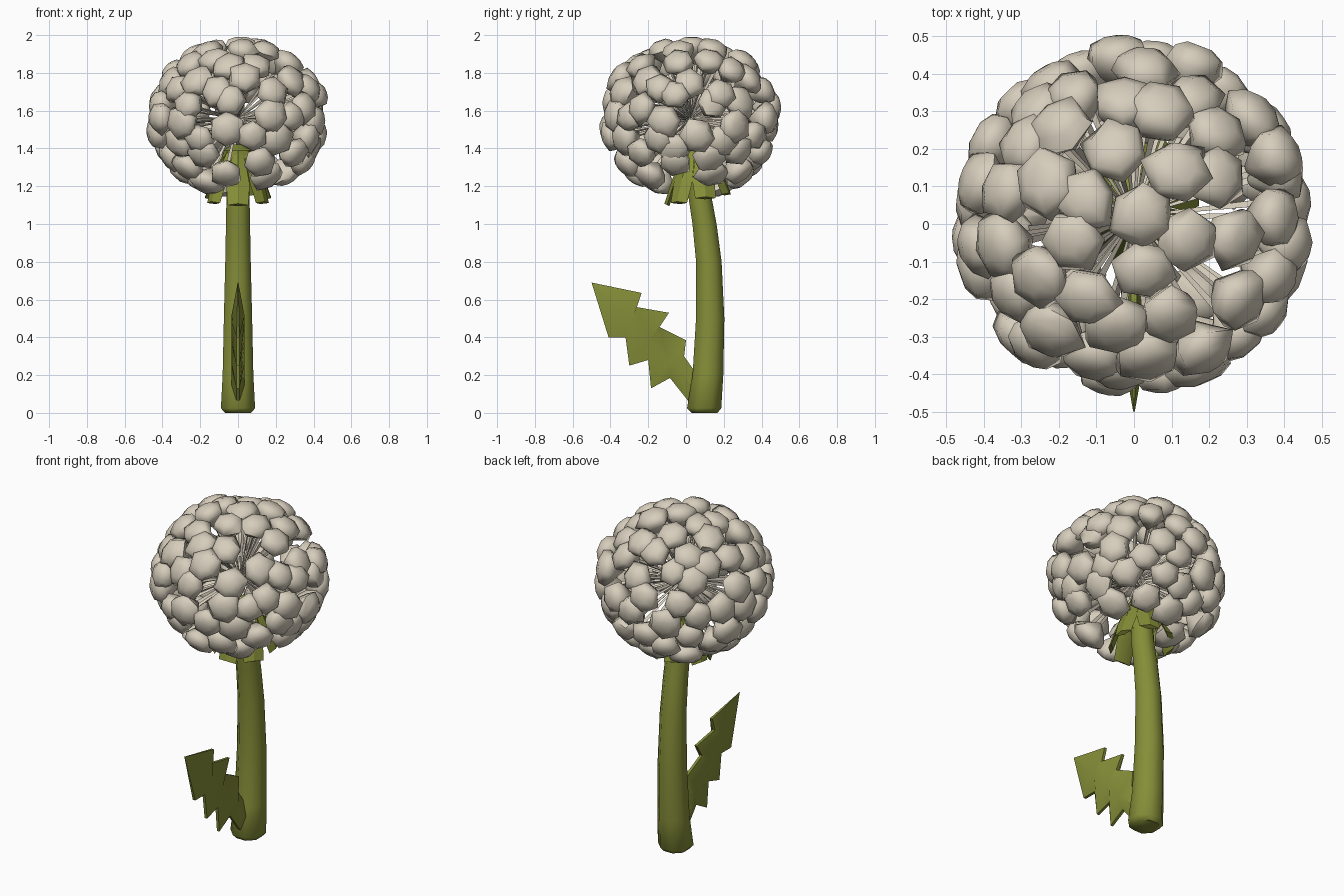
import bpy, bmesh, math, random
from mathutils import Vector, Matrix

random.seed(11)
cube = bpy.data.objects.get("Cube")
if cube:
    bpy.data.objects.remove(cube)


def material(name, rgb):
    m = bpy.data.materials.new(name)
    m.use_nodes = True
    color = (*rgb, 1)
    m.diffuse_color = color
    m.node_tree.nodes["Principled BSDF"].inputs["Base Color"].default_value = color
    return m


cream = material("cream fluff", (0.67, 0.61, 0.5))
green = material("leaf green", (0.235, 0.27, 0.04))


def finish(bm, name, mat, angle):
    bmesh.ops.recalc_face_normals(bm, faces=bm.faces)
    mesh = bpy.data.meshes.new(name)
    bm.to_mesh(mesh)
    bm.free()
    mesh.materials.append(mat)
    ob = bpy.data.objects.new(name, mesh)
    bpy.context.collection.objects.link(ob)
    bpy.ops.object.select_all(action='DESELECT')
    ob.select_set(True)
    bpy.context.view_layer.objects.active = ob
    bpy.ops.object.shade_smooth_by_angle(angle=math.radians(angle))
    return ob


def loft(bm, rings):
    """Skin closed rings of points and cap both ends."""
    loops = [[bm.verts.new(p) for p in ring] for ring in rings]
    n = len(loops[0])
    for a, b in zip(loops, loops[1:]):
        for i in range(n):
            bm.faces.new((a[i], a[(i + 1) % n], b[(i + 1) % n], b[i]))
    bm.faces.new(loops[0][::-1])
    bm.faces.new(loops[-1])


def ring(center, radius, sides, frame=Matrix.Identity(3), spin=0, wobble=0):
    pts = []
    for i in range(sides):
        a = math.tau * i / sides + spin
        r = radius * (1 + random.uniform(-wobble, wobble))
        pts.append(center + frame @ Vector((r * math.cos(a), r * math.sin(a), 0)))
    return pts


# Curved tapering stem: (y, z, radius)
stem = [(0.098, 0.0, 0.075), (0.096, 0.025, 0.098), (0.116, 0.2, 0.088), (0.128, 0.5, 0.081),
        (0.121, 0.8, 0.073), (0.098, 1.0, 0.069), (0.073, 1.15, 0.066), (0.062, 1.33, 0.06)]
bm = bmesh.new()
loft(bm, [ring(Vector((0, y, z)), r, 8, spin=math.pi / 8) for y, z, r in stem])
finish(bm, "stem", green, 50)

# Toothed leaf, thick along the middle, as pairs of upper and lower edge points (y, z)
pairs = [((-0.235, 0.635), (-0.41, 0.40)), ((-0.26, 0.56), (-0.32, 0.40)),
         ((-0.09, 0.53), (-0.30, 0.25)), ((-0.14, 0.455), (-0.20, 0.28)),
         ((0.0, 0.385), (-0.185, 0.13)), ((-0.01, 0.30), (-0.085, 0.185)),
         ((0.06, 0.2), (0.03, 0.04))]
bm = bmesh.new()
edge, rib = 0.008, 0.034
tip = Vector((0, -0.5, 0.69))
sections = [[tip + Vector((x, 0, 0)) for x in (0.001, 0.002, 0.001, -0.001, -0.002, -0.001)]]
for up, low in pairs:
    u, l = Vector((0, *up)), Vector((0, *low))
    mid = (u + l) / 2
    out, wide = Vector((edge, 0, 0)), Vector((rib, 0, 0))
    sections.append([u + out, mid + wide, l + out, l - out, mid - wide, u - out])
loft(bm, sections)
finish(bm, "leaf", green, 40)

# Hub under the head, with broad drooping sepals
hub = Vector((0, 0.065, 0))
bm = bmesh.new()
loft(bm, [ring(hub + Vector((0, 0, z)), r, 8)
          for z, r in ((1.22, 0.06), (1.32, 0.08), (1.39, 0.075), (1.42, 0.03))])
finish(bm, "hub", green, 40)
bm = bmesh.new()
for k in range(7):
    angle = math.tau * k / 7 - math.pi / 2
    turn = Matrix.Rotation(angle, 3, 'Z')
    lift = 0.03 * (1 + math.sin(angle))
    profile = [(0.055, 1.385, 0.02), (0.09, 1.32, 0.042),
               (0.13, 1.21 + lift / 2, 0.062), (0.165, 1.1 + lift, 0.055)]
    sections = []
    for r, z, w in profile:
        section = ((r, -w, z), (r + 0.014, 0, z + 0.008), (r, w, z), (r - 0.012, 0, z - 0.006))
        sections.append([hub + turn @ Vector(p) for p in section])
    loft(bm, sections)
finish(bm, "sepals", green, 30)

# Seed head: chunky uneven caps on thin stalks, spread over an ellipsoid
center = Vector((0, 0.02, 1.557))
size = Vector((0.494, 0.484, 0.442))
opening = hub + Vector((0.06, 0.05, 0))
caps, stalks = bmesh.new(), bmesh.new()
count = 98
for i in range(count):
    h = 1 - 2 * (i + 0.5) / count
    a = i * math.pi * (3 - math.sqrt(5))
    s = math.sqrt(1 - h * h)
    d = Vector((s * math.cos(a), s * math.sin(a), h))
    d = (d + Vector([random.uniform(-0.12, 0.12) for _ in range(3)])).normalized()
    reach = Vector(d[k] * size[k] for k in range(3))
    top = center + reach
    near_stem = (top - opening).xy.length < 0.2 and top.z < 1.4
    front_gap = abs(top.x) < 0.07 and top.y < 0 and top.z < 1.4
    if near_stem or front_gap:
        continue
    frame = d.to_track_quat('Z', 'Y').to_matrix()
    spin, w = random.uniform(0, 1), random.uniform(0.08, 0.094)
    scale = random.uniform(0.95, 1.015)

    def at(t):
        return center + reach * t * scale

    loft(caps, [ring(at(t), r * w, 6, frame, spin, wob) for t, r, wob in
                ((0.7, 0.15, 0), (0.8, 0.72, 0.1), (0.88, 1.04, 0.14),
                 (0.96, 0.88, 0.14), (1.0, 0.42, 0.1))])
    loft(stalks, [ring(at(t), r, 3, frame) for t, r in ((0.03, 0.003), (0.72, 0.012))])
finish(caps, "seed_fluff", cream, 65)
finish(stalks, "seed_stalks", cream, 30)
